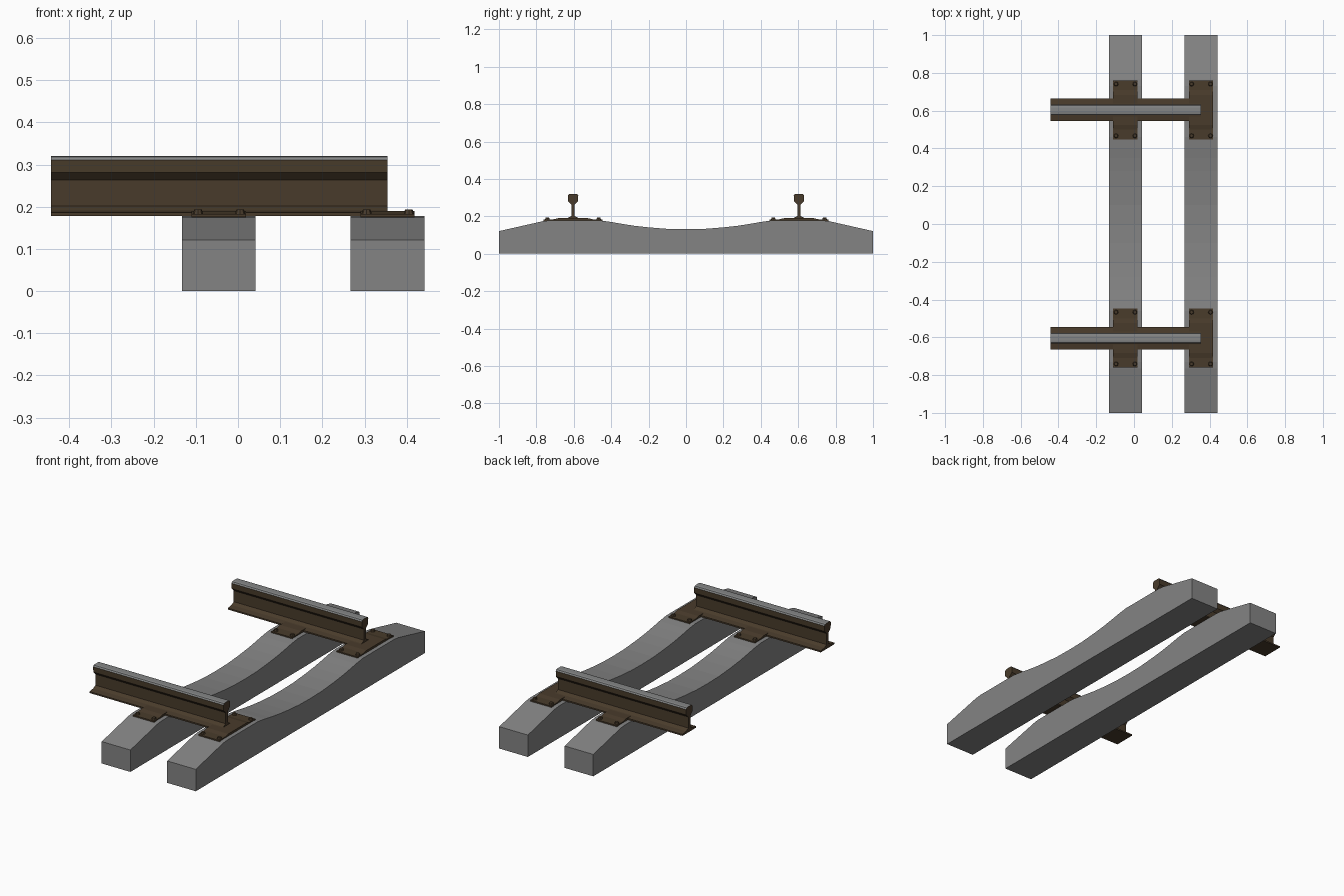
import bpy, bmesh, math
from mathutils import Matrix

if "Cube" in bpy.data.objects:
    bpy.data.objects.remove(bpy.data.objects["Cube"])


def material(name, rgb):
    m = bpy.data.materials.new(name)
    m.diffuse_color = (*rgb, 1)
    m.use_nodes = True
    m.node_tree.nodes["Principled BSDF"].inputs["Base Color"].default_value = m.diffuse_color
    return m


concrete = material("grey concrete", (0.23, 0.23, 0.23))
rust = material("rusty brown", (0.066, 0.044, 0.024))
steel = material("worn steel", (0.235, 0.24, 0.24))


def make_object(name, bm, mats):
    bmesh.ops.recalc_face_normals(bm, faces=bm.faces)
    me = bpy.data.meshes.new(name)
    bm.to_mesh(me)
    bm.free()
    for m in mats:
        me.materials.append(m)
    ob = bpy.data.objects.new(name, me)
    bpy.context.collection.objects.link(ob)
    return ob


def extrude_profile(half, x0, x1, yc=0.0):
    """Mirror a half profile (y >= 0, bottom to top) and extrude it along x."""
    pts = half + [(-y, z) for y, z in reversed(half) if y > 0]
    bm = bmesh.new()
    face = bm.faces.new([bm.verts.new((x0, y + yc, z)) for y, z in pts])
    res = bmesh.ops.extrude_face_region(bm, geom=[face])
    moved = [v for v in res["geom"] if isinstance(v, bmesh.types.BMVert)]
    bmesh.ops.translate(bm, verts=moved, vec=(x1 - x0, 0, 0))
    return bm


# Profiles: half outlines in (y, z)
sleeper_half = [(1, 0), (1, 0.121), (0.765, 0.174), (0.73, 0.178), (0.46, 0.178),
                (0.40, 0.170), (0.35, 0.161), (0.28, 0.150), (0.20, 0.141),
                (0.10, 0.133), (0, 0.131)]
rail_half = [(0.06, 0.178), (0.06, 0.186), (0.028, 0.191), (0.009, 0.202),
             (0.009, 0.263), (0.027, 0.281), (0.028, 0.311), (0.023, 0.318),
             (0.012, 0.320)]
plate_half = [(0.157, 0.176), (0.157, 0.183), (0.105, 0.184), (0.08, 0.190)]

plate_centres = (-0.045, 0.355)

# Concrete sleepers
for xc in plate_centres:
    make_object("sleeper", extrude_profile(sleeper_half, xc - 0.088, xc + 0.087),
                [concrete])

for side in (-1, 1):
    yc = 0.604 * side

    # Rail, with a polished running surface
    bm = extrude_profile(rail_half, -0.443, 0.354, yc)
    bm.normal_update()
    rail = make_object("rail", bm, [rust, steel])
    for p in rail.data.polygons:
        if p.normal.z > 0.3 and p.center.z > 0.312:
            p.material_index = 1

    for xc in plate_centres:
        # Base plate under the rail
        make_object("base_plate",
                    extrude_profile(plate_half, xc - 0.065, xc + 0.064, yc), [rust])

        # Corner bolts
        bm = bmesh.new()
        for dx in (-0.05, 0.05):
            for dy in (-0.137, 0.137):
                bmesh.ops.create_cone(
                    bm, cap_ends=True, segments=8, radius1=0.013, radius2=0.009,
                    depth=0.012,
                    matrix=Matrix.Translation((xc + dx, yc + dy, 0.187)))
        make_object("bolts", bm, [rust])
